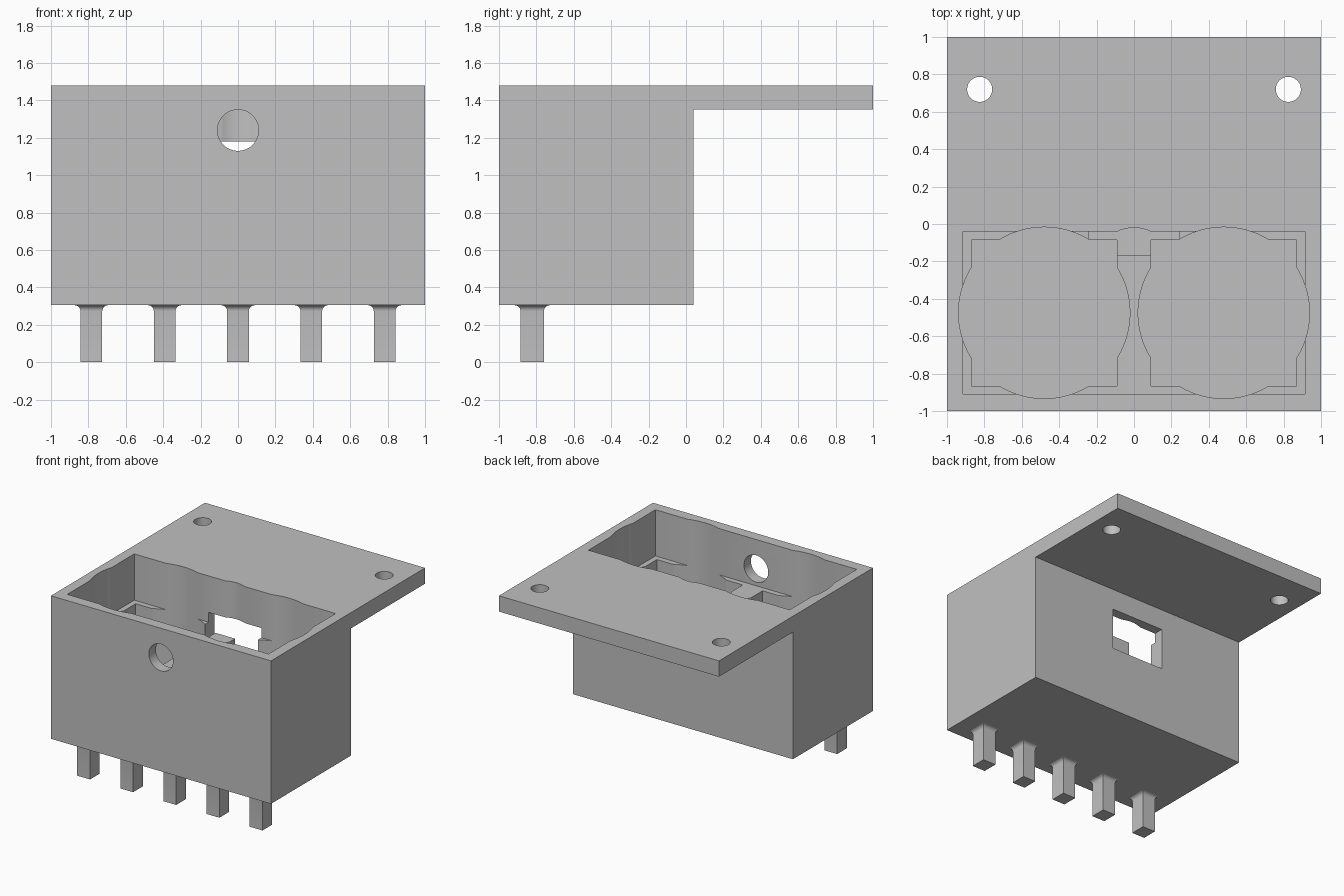
import bpy
import bmesh
from math import sin, cos, pi, radians
from mathutils import Matrix, Vector

default = bpy.data.objects.get("Cube")
if default:
    bpy.data.objects.remove(default, do_unlink=True)

grey = bpy.data.materials.new("light_grey")
grey.use_nodes = True
GREY = (0.53, 0.53, 0.53, 1)
grey.diffuse_color = GREY
grey.node_tree.nodes["Principled BSDF"].inputs["Base Color"].default_value = GREY


def make_object(name, bm):
    bmesh.ops.recalc_face_normals(bm, faces=bm.faces)
    mesh = bpy.data.meshes.new(name)
    bm.to_mesh(mesh)
    bm.free()
    mesh.materials.append(grey)
    obj = bpy.data.objects.new(name, mesh)
    bpy.context.collection.objects.link(obj)
    return obj


def activate(obj):
    bpy.ops.object.select_all(action="DESELECT")
    obj.select_set(True)
    bpy.context.view_layer.objects.active = obj


def cut(target, bm):
    """Subtract a solid from the target and discard the cutter."""
    cutter = make_object("cutter", bm)
    cutter.hide_render = True
    mod = target.modifiers.new("cut", "BOOLEAN")
    mod.operation = "DIFFERENCE"
    mod.solver = "EXACT"
    mod.object = cutter
    activate(target)
    bpy.ops.object.modifier_apply(modifier=mod.name)
    bpy.data.objects.remove(cutter, do_unlink=True)


def box(low, high):
    low, high = Vector(low), Vector(high)
    bm = bmesh.new()
    size = Matrix.Diagonal((high - low).to_4d())
    size[3][3] = 1
    bmesh.ops.create_cube(bm, size=1, matrix=Matrix.Translation((low + high) / 2) @ size)
    return bm


def cylinder(centre, radius, length, along_y=False):
    bm = bmesh.new()
    turn = Matrix.Rotation(pi / 2 if along_y else 0, 4, "X")
    bmesh.ops.create_cone(bm, cap_ends=True, segments=96, radius1=radius, radius2=radius,
                          depth=length, matrix=Matrix.Translation(centre) @ turn)
    return bm


BASE, PLATE, TOP = 0.305, 1.35, 1.48
LEDGE, FLOOR, OVER = 1.10, 0.40, 1.60

# Housing with overhanging mounting plate: side profile extruded across x
profile = [(-1, BASE), (0.04, BASE), (0.04, PLATE), (1, PLATE), (1, TOP), (-1, TOP)]
bm = bmesh.new()
side = bm.faces.new([bm.verts.new((-1, y, z)) for y, z in profile])
extruded = bmesh.ops.extrude_face_region(bm, geom=[side])["geom"]
bmesh.ops.translate(bm, vec=(2, 0, 0),
                    verts=[v for v in extruded if isinstance(v, bmesh.types.BMVert)])
housing = make_object("housing", bm)

# Shallow open tray, then a deep round and square well on each side
cut(housing, box((-0.915, -0.91, LEDGE), (0.915, -0.04, OVER)))
for s in (-1, 1):
    x = s * 0.48
    cut(housing, box((x - 0.39, -0.865, FLOOR), (x + 0.39, -0.085, OVER)))
    cut(housing, cylinder((x, -0.475, (FLOOR + OVER) / 2), 0.458, OVER - FLOOR))
    # Screw hole in the plate
    cut(housing, cylinder((s * 0.825, 0.72, 1.4), 0.067, 0.5))

# Central rounded recess, rear window and front hole
cut(housing, cylinder((0, -0.23, (LEDGE + OVER) / 2), 0.21, OVER - LEDGE))
cut(housing, box((-0.24, -0.165, 0.84), (0.24, 0.1, 1.18)))
cut(housing, cylinder((0, -0.95, 1.24), 0.11, 0.2, along_y=True))
activate(housing)
bpy.ops.object.shade_smooth_by_angle(angle=radians(25))


# Square legs with a concave flare where they meet the housing
def leg(name, x, flare=0.032, steps=6):
    bm = bmesh.new()
    rings = [(0, 0)]
    for i in range(steps + 1):
        a = pi / 2 * i / steps
        rings.append((flare * (1 - cos(a)), BASE - flare + flare * sin(a)))
    loops = []
    for grow, z in rings:
        hx, hy = 0.058 + grow, 0.0625 + grow
        loops.append([bm.verts.new((x + i * hx, -0.822 + j * hy, z))
                      for i, j in ((-1, -1), (1, -1), (1, 1), (-1, 1))])
    for a, b in zip(loops, loops[1:]):
        for i in range(4):
            k = (i + 1) % 4
            bm.faces.new((a[i], a[k], b[k], b[i]))
    bm.faces.new(loops[0][::-1])
    bm.faces.new(loops[-1])
    obj = make_object(name, bm)
    activate(obj)
    bpy.ops.object.shade_smooth_by_angle(angle=radians(25))


for n in range(5):
    leg(f"leg_{n + 1}", (n - 2) * 0.392)
